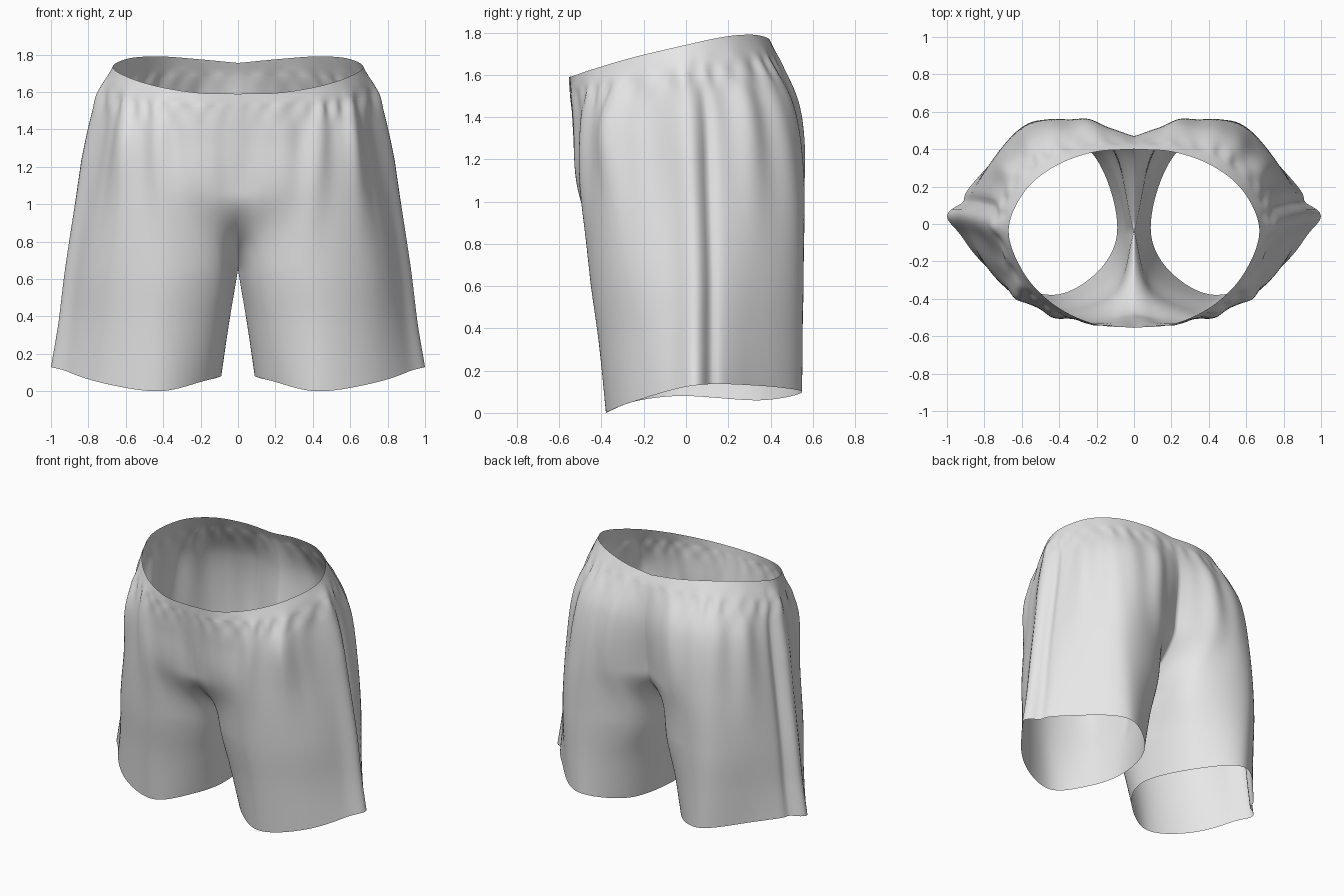
import bpy, bmesh
from math import sin, cos, exp, pi, sqrt
from mathutils import Vector

cube = bpy.data.objects.get("Cube")
if cube:
    bpy.data.objects.remove(cube, do_unlink=True)

# One cloth colour
cloth = bpy.data.materials.new("light_grey_cloth")
cloth.use_nodes = True
cloth.diffuse_color = (0.8, 0.8, 0.8, 1)
cloth.node_tree.nodes["Principled BSDF"].inputs["Base Color"].default_value = cloth.diffuse_color

COLS, ROWS = 16, 14          # samples between neighbouring control points
SPLIT = 4                    # section where the two legs part

# Left half sections from waist to hem: height, forward tilt,
# then points from the front seam round the outside to the back seam
SECTIONS = [
    (1.70, 0, [(0, -.555), (.21, -.535), (.43, -.43), (.59, -.26), (.67, -.03),
               (.58, .18), (.42, .31), (.21, .385), (0, .40)]),
    (1.61, .17, [(0, -.55), (.22, -.535), (.45, -.45), (.62, -.29), (.725, .0),
                 (.63, .22), (.47, .36), (.22, .43), (0, .43)]),
    (1.40, .1, [(0, -.53), (.22, -.53), (.46, -.475), (.65, -.34), (.765, .02),
                (.69, .28), (.51, .47), (.24, .53), (0, .47)]),
    (1.05, 0, [(0, -.49), (.20, -.51), (.45, -.48), (.69, -.32), (.82, .03),
               (.74, .31), (.53, .535), (.25, .55), (0, .43)]),
    (0.65, 0, [(0, -.04), (.10, -.35), (.40, -.455), (.73, -.30), (.88, .04),
               (.77, .32), (.53, .55), (.15, .44), (0, -.04)]),
    (0.35, 0, [(.05, -.04), (.14, -.29), (.42, -.415), (.74, -.275), (.915, .04),
               (.77, .32), (.51, .55), (.19, .40), (.05, -.04)]),
    (0.08, 0, [(.09, -.04), (.18, -.24), (.42, -.378), (.75, -.26), (.95, .04),
               (.77, .32), (.49, .55), (.21, .36), (.09, -.04)]),
]
RIM_Z = [1.59, 1.595, 1.63, 1.68, 1.735, 1.78, 1.79, 1.775, 1.755]
HEM_Z = [.08, .055, 0, .05, .13, .13, .10, .06, .08]


def spline(a, b, c, d, t):
    """Centripetal Catmull-Rom point between b and c."""
    before, span, after = (sqrt((q - p).length) for p, q in ((a, b), (b, c), (c, d)))
    start = end = c - b
    if before > .01 and span > .01:
        start = ((b - a) / before - (c - a) / (before + span) + (c - b) / span) * span
    if after > .01 and span > .01:
        end = ((c - b) / span - (d - b) / (span + after) + (d - c) / after) * span
    return (b + start * t + ((c - b) * 3 - start * 2 - end) * t ** 2
            + ((b - c) * 2 + start + end) * t ** 3)


keys = [[Vector((x, y, z + tilt * y)) for x, y in pts] for z, tilt, pts in SECTIONS]
for key, heights in ((keys[0], RIM_Z), (keys[-1], HEM_Z)):
    for p, z in zip(key, heights):
        p.z = z
LAST = len(keys) - 1


def along(n, k, low, high):
    """Control point n at position k, using only sections low to high."""
    i = min(int(k), LAST - 1)
    near = [keys[max(low, min(high, i + j))][n] for j in (-1, 0, 1, 2)]
    return spline(*near, k - i)


def seam(n, k):
    """Centre seam above the split, crotch curve, then inseam."""
    if k >= SPLIT:
        return along(n, k, SPLIT, LAST)
    if k <= SPLIT - 1:
        return along(n, k, 0, SPLIT - 1)
    top, crotch = keys[SPLIT - 1][n], keys[SPLIT][n]
    s = SPLIT - k
    p = crotch.lerp(top, s)
    p.y = crotch.y + (top.y - crotch.y) * (1 - (1 - s) ** 1.6)
    return p


def fold(u, k):
    """Outward push of the gathers, hanging folds and side creases."""
    edge = sqrt(max(0, sin(pi * u / 8)))
    gather = .008 * exp(-((k - 1.15) / .3) ** 2) * cos(13 * u + sin(3 * u))
    hang = exp(-((k - 2) / 1.1) ** 2)
    waves = hang * (.009 * cos(6.1 * u + .4 * k) + .006 * cos(9.7 * u + 1))
    start = min(1, k / 2.5)
    ridge = start * (.035 + .015 * k / LAST) * exp(-((u - 4) / .2) ** 2)
    groove = -.022 * start * exp(-((u - 4.27) / .1) ** 2)
    front_fold = .025 * hang * exp(-((u - 2.75) / .18) ** 2)
    front_groove = -.02 * hang * exp(-((u - 3.15) / .16) ** 2)
    return edge * (gather + waves + front_fold + front_groove) + ridge + groove


def row(k):
    pts = [seam(0, k)] + [along(n, k, 0, LAST) for n in range(1, 8)] + [seam(-1, k)]
    # End tangents turn from a creased seam into a round leg below the split
    wrap = max(0, min(1, k - SPLIT))
    first = (pts[0] * 2 - pts[1]).lerp(pts[-2], wrap)
    last = (pts[-1] * 2 - pts[-2]).lerp(pts[1], wrap)
    ring = [first] + pts + [last]
    out = []
    for c in range(8 * COLS + 1):
        i = min(c // COLS, 7)
        u = c / COLS
        p = spline(*ring[i:i + 4], u - i)
        away = Vector((p.x - .1 * min(k, SPLIT), p.y - .02, 0)).normalized()
        p = p + away * fold(u, k) * min(1, k * 1.5)
        p.x = max(0, p.x)
        if k < SPLIT and c in (0, 8 * COLS):
            p.x = 0
        out.append(p)
    return out


def cloth_part(name, start, end):
    bm = bmesh.new()
    grid = [[bm.verts.new(p) for p in row(start + r / ROWS)]
            for r in range((end - start) * ROWS + 1)]
    for a, b in zip(grid, grid[1:]):
        for c in range(len(a) - 1):
            bm.faces.new((a[c], b[c], b[c + 1], a[c + 1]))
    bmesh.ops.remove_doubles(bm, verts=bm.verts, dist=.0002)
    mesh = bpy.data.meshes.new(name)
    bm.to_mesh(mesh)
    bm.free()
    mesh.materials.append(cloth)
    obj = bpy.data.objects.new(name, mesh)
    bpy.context.collection.objects.link(obj)
    mirror = obj.modifiers.new("Mirror", 'MIRROR')
    mirror.merge_threshold = .0005
    bpy.ops.object.select_all(action='DESELECT')
    obj.select_set(True)
    bpy.context.view_layer.objects.active = obj
    bpy.ops.object.shade_smooth()


cloth_part("waistband", 0, 1)
cloth_part("shorts_legs", 1, LAST)
